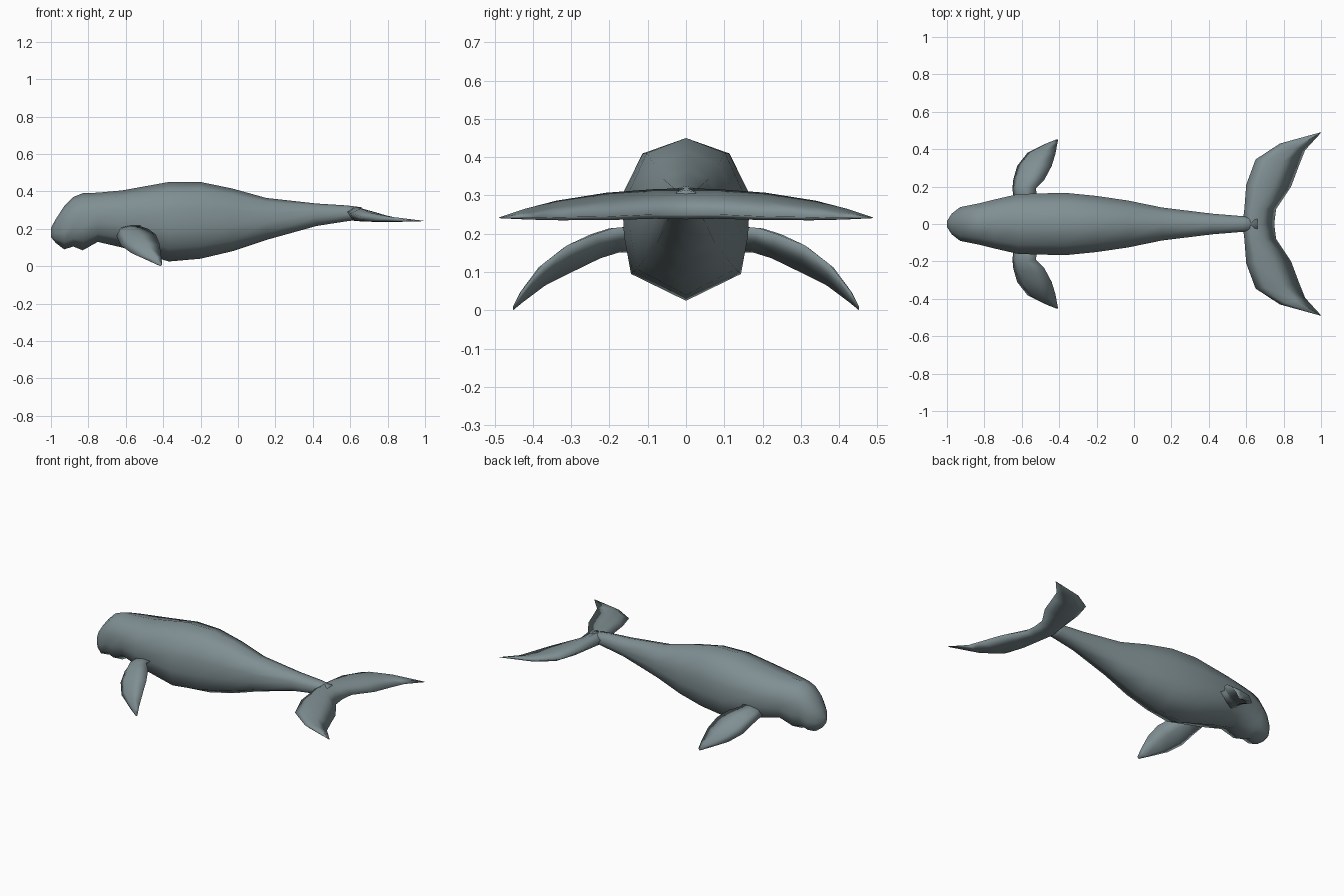
import bpy, bmesh
from mathutils import Vector

skin = bpy.data.materials.new("grey skin")
skin.diffuse_color = (0.215, 0.275, 0.29, 1)


def loft(name, rings, cap_start=True, cap_end=True, mirror=False):
    """Skin a list of equal-length closed rings into a smooth object."""
    bm = bmesh.new()
    rows = [[bm.verts.new(p) for p in ring] for ring in rings]
    for a, b in zip(rows, rows[1:]):
        for i in range(len(a)):
            j = (i + 1) % len(a)
            bm.faces.new((a[i], a[j], b[j], b[i]))
    if cap_start:
        bm.faces.new(rows[0][::-1])
    if cap_end:
        bm.faces.new(rows[-1])
    bmesh.ops.recalc_face_normals(bm, faces=bm.faces)
    # an open root faces y = 0, so the outermost upper face must look up
    if not cap_start:
        top = max(bm.faces, key=lambda f: f.calc_center_median().z)
        if top.normal.z < 0:
            bmesh.ops.reverse_faces(bm, faces=bm.faces)
    me = bpy.data.meshes.new(name)
    bm.to_mesh(me)
    bm.free()
    me.materials.append(skin)
    for p in me.polygons:
        p.use_smooth = True
    ob = bpy.data.objects.new(name, me)
    bpy.context.collection.objects.link(ob)
    if mirror:
        m = ob.modifiers.new("mirror", 'MIRROR')
        m.use_axis = (False, True, False)
        m.use_clip = True
    return ob


# body: x, top z, bottom z, half width
stations = [
    (-1.00, 0.205, 0.155, 0.015), (-0.975, 0.25, 0.125, 0.055),
    (-0.93, 0.32, 0.09, 0.09), (-0.88, 0.37, 0.105, 0.10),
    (-0.83, 0.39, 0.085, 0.11), (-0.75, 0.393, 0.13, 0.13),
    (-0.62, 0.405, 0.10, 0.16), (-0.37, 0.45, 0.025, 0.167),
    (-0.20, 0.45, 0.04, 0.15), (-0.03, 0.415, 0.08, 0.125),
    (0.15, 0.365, 0.14, 0.088), (0.42, 0.335, 0.215, 0.055),
    (0.58, 0.325, 0.24, 0.042), (0.66, 0.315, 0.25, 0.035),
]
half = [(0.68, 0.81), (1, 0.3), (0.97, -0.2), (0.86, -0.67)]
outline = [(0, 1)] + half + [(0, -1)] + [(-y, z) for y, z in half[::-1]]
body = []
for x, top, bottom, w in stations:
    mid, h = (top + bottom) / 2, (top - bottom) / 2
    body.append([(x, y * w, mid + z * h) for y, z in outline])
loft("body", body)


# fins: lens-shaped sections between a leading and a trailing point
def fin(name, sections, up, cap_start):
    up = Vector(up).normalized()
    rings = []
    for lead, trail, t in sections:
        a, b = Vector(lead), Vector(trail)
        rings.append([a, a.lerp(b, 0.22) + up * t, a.lerp(b, 0.6) + up * t * 0.75, b,
                      a.lerp(b, 0.6) - up * t * 0.75, a.lerp(b, 0.22) - up * t])
    loft(name, rings, cap_start=cap_start, mirror=True)


fin("flippers", [
    ((-0.64, 0.10, 0.17), (-0.51, 0.10, 0.22), 0.035),
    ((-0.65, 0.19, 0.165), (-0.525, 0.19, 0.215), 0.03),
    ((-0.645, 0.24, 0.15), (-0.48, 0.235, 0.20), 0.03),
    ((-0.625, 0.31, 0.11), (-0.44, 0.31, 0.17), 0.027),
    ((-0.57, 0.38, 0.07), (-0.42, 0.375, 0.12), 0.02),
    ((-0.47, 0.43, 0.025), (-0.41, 0.43, 0.05), 0.01),
    ((-0.415, 0.452, 0.0), (-0.405, 0.452, 0.01), 0.001),
], (-0.2, 0.5, 0.8), True)

fin("tail_fluke", [
    ((0.58, 0.0, 0.29), (0.75, 0.0, 0.25), 0.038),
    ((0.59, 0.08, 0.29), (0.76, 0.08, 0.25), 0.036),
    ((0.60, 0.21, 0.283), (0.84, 0.20, 0.245), 0.033),
    ((0.65, 0.345, 0.268), (0.885, 0.32, 0.243), 0.024),
    ((0.78, 0.43, 0.255), (0.915, 0.395, 0.241), 0.013),
    ((0.99, 0.488, 0.242), (1.0, 0.488, 0.241), 0.001),
], (0.15, 0, 1), False)
